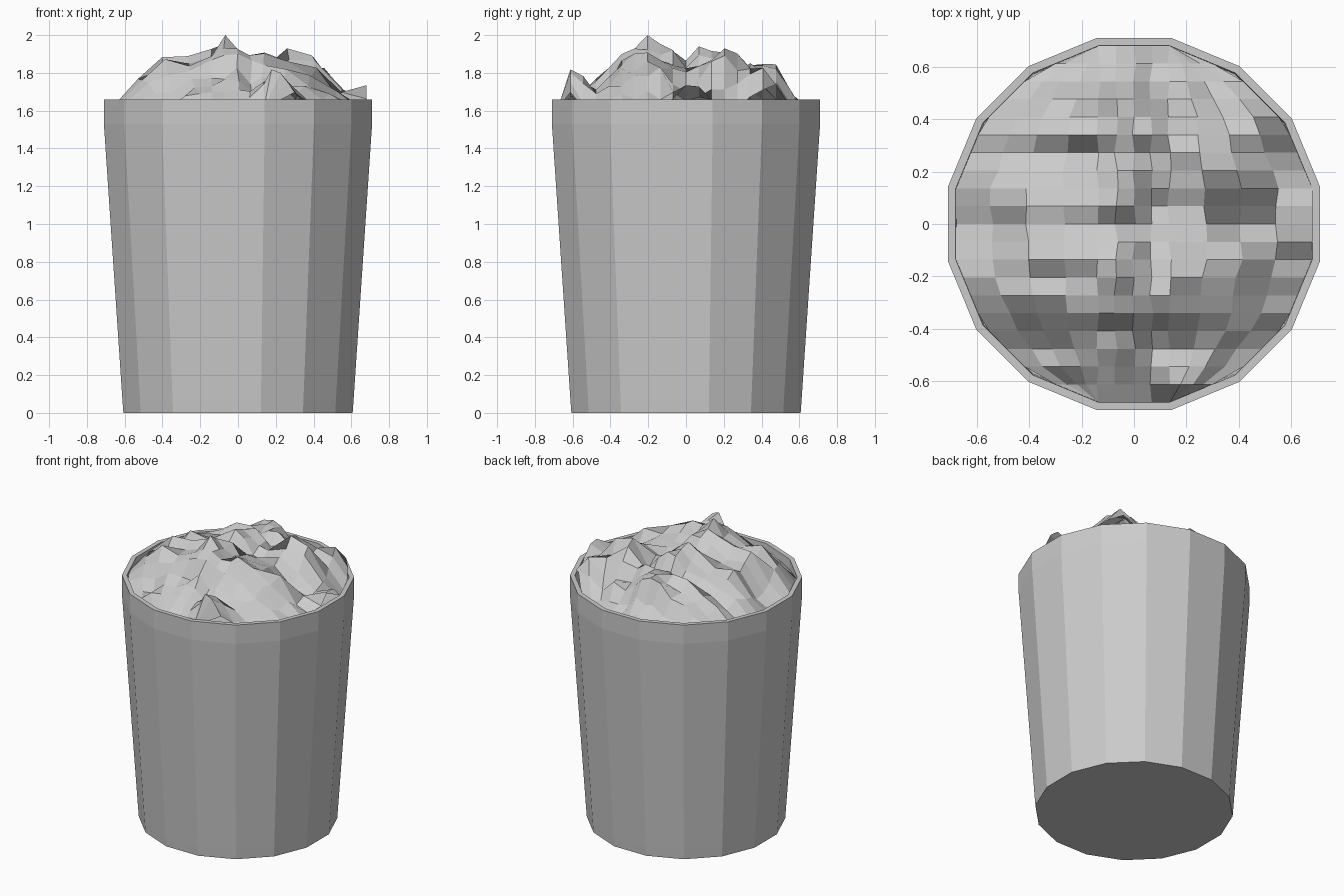
import bpy, bmesh, math, random
from mathutils import Matrix

random.seed(7)
cube = bpy.data.objects.get("Cube")
if cube:
    bpy.data.objects.remove(cube)

grey = bpy.data.materials.new("plain grey")
grey.use_nodes = True
colour = (0.6, 0.6, 0.6, 1)
grey.diffuse_color = colour
grey.node_tree.nodes["Principled BSDF"].inputs["Base Color"].default_value = colour

SIDES = 16
HALF = math.pi / SIDES


def finish(bm, name):
    bmesh.ops.recalc_face_normals(bm, faces=bm.faces)
    mesh = bpy.data.meshes.new(name)
    bm.to_mesh(mesh)
    bm.free()
    mesh.materials.append(grey)
    obj = bpy.data.objects.new(name, mesh)
    bpy.context.collection.objects.link(obj)
    return obj


def lerp_table(table, x):
    for (x0, v0), (x1, v1) in zip(table, table[1:]):
        if x <= x1:
            t = max(0, (x - x0) / (x1 - x0))
            return v0 + t * (v1 - v0)
    return table[-1][1]


# Bin: faceted tapered wall, vertical lip, open top with inner wall
profile = [(0.607, 0), (0.612, 0.07), (0.71, 1.53), (0.71, 1.66),
           (0.68, 1.66), (0.675, 1.45)]
bm = bmesh.new()
rings = []
for apothem, z in profile:
    r = apothem / math.cos(HALF)
    angles = [HALF * (2 * i + 1) for i in range(SIDES)]
    rings.append([bm.verts.new((r * math.cos(a), r * math.sin(a), z)) for a in angles])
for low, high in zip(rings, rings[1:]):
    for i in range(SIDES):
        j = (i + 1) % SIDES
        bm.faces.new((low[i], low[j], high[j], high[i]))
bm.faces.new(rings[0][::-1])
bm.faces.new(rings[-1])
finish(bm, "bin")

# Heap: crumpled grid that fills the opening, highest toward the front
BASE, PEAK = 1.58, 2.0
skyline_x = [(-0.68, 1.66), (-0.55, 1.77), (-0.4, 1.88), (-0.27, 1.9), (-0.13, 1.95),
             (-0.07, 2.0), (0, 1.99), (0.07, 1.93), (0.13, 1.89), (0.27, 1.87),
             (0.4, 1.82), (0.54, 1.73), (0.68, 1.66)]
skyline_y = [(-0.68, 1.64), (-0.6, 1.78), (-0.53, 1.8), (-0.45, 1.76), (-0.38, 1.87),
             (-0.32, 1.97), (-0.26, 2.0), (-0.13, 1.97), (-0.07, 1.92), (0, 1.88),
             (0.07, 1.92), (0.2, 1.9), (0.26, 1.83), (0.38, 1.9), (0.46, 1.86),
             (0.53, 1.74), (0.68, 1.64)]
# Separate lumps: x, y, top, radius
lumps = [(0.3, 0.2, 1.91, 0.25), (0.03, 0.39, 1.9, 0.1), (0.2, -0.58, 1.83, 0.13),
         (0.64, 0.03, 1.76, 0.14), (0.45, 0.38, 1.85, 0.14), (-0.4, -0.2, 1.88, 0.2)]
half_width = [(0, 0.68), (0.138, 0.68), (0.385, 0.576), (0.576, 0.385), (0.68, 0.138)]


def heap_height(x, y):
    rise = (lerp_table(skyline_x, x) - BASE) * (lerp_table(skyline_y, y) - BASE)
    r = math.hypot(x, y)
    z = BASE + rise / (PEAK - BASE) * min(1, max(0, 0.75 - r) * 4)
    for cx, cy, top, size in lumps:
        d = math.hypot(x - cx, y - cy) / size
        z = max(z, BASE + (top - BASE) * math.exp(-d * d))
    rough = min(1, max(0.35, (0.72 - r) * 5))
    return min(PEAK, z + random.uniform(-0.07, 0.03) * rough)


ROWS, INNER = 20, 0.135
bm = bmesh.new()
grid = []
for j in range(ROWS + 1):
    y = -0.68 + 1.36 * j / ROWS
    w = lerp_table(half_width, abs(y))
    row = []
    for i in range(-6, 7):
        k = abs(i)
        x = INNER * k / 2 if k <= 2 else INNER + (w - INNER) * (k - 2) / 4
        x = math.copysign(x, i)
        at_end = j in (0, ROWS)
        z = 1.61 if at_end else heap_height(x, y)
        if not at_end and k < 6:
            x += random.uniform(-0.008, 0.008)
        row.append(bm.verts.new((x, y, z)))
    grid.append(row)
for a, b in zip(grid, grid[1:]):
    for i in range(12):
        bm.faces.new((a[i], a[i + 1], b[i + 1], b[i]))
bmesh.ops.remove_doubles(bm, verts=bm.verts, dist=0.005)
heap = finish(bm, "rubbish_heap")
if sum(p.normal.z for p in heap.data.polygons) < 0:
    heap.data.flip_normals()
